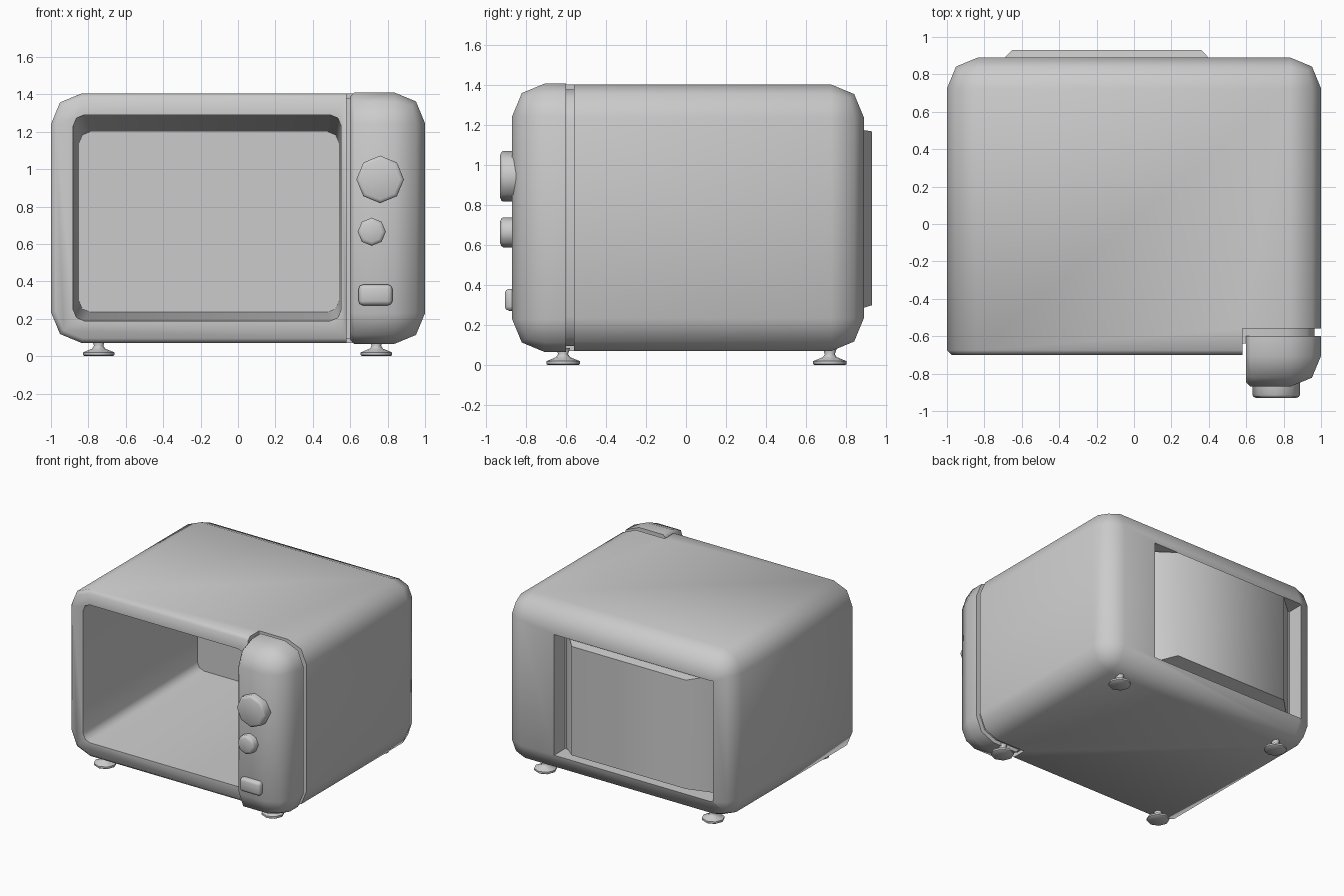
import bpy, bmesh
from math import radians, cos, sin, pi
from mathutils import Vector

if "Cube" in bpy.data.objects:
    bpy.data.objects.remove(bpy.data.objects["Cube"])


def make(name, bm, angle=50):
    bmesh.ops.recalc_face_normals(bm, faces=bm.faces)
    me = bpy.data.meshes.new(name)
    bm.to_mesh(me)
    bm.free()
    ob = bpy.data.objects.new(name, me)
    bpy.context.collection.objects.link(ob)
    smooth(ob, angle)
    return ob


def smooth(ob, angle=50):
    bpy.ops.object.select_all(action='DESELECT')
    ob.select_set(True)
    bpy.context.view_layer.objects.active = ob
    bpy.ops.object.shade_smooth_by_angle(angle=radians(angle))


def frustum(x, y, z, x2=None, z2=None):
    """Box whose far end (y[1]) may have a different x and z range."""
    bm = bmesh.new()
    rings = []
    for yy, xr, zr in ((y[0], x, z), (y[1], x2 or x, z2 or z)):
        rings.append([bm.verts.new(p) for p in (
            (xr[0], yy, zr[0]), (xr[1], yy, zr[0]), (xr[1], yy, zr[1]), (xr[0], yy, zr[1]))])
    a, b = rings
    bm.faces.new(a)
    bm.faces.new(b[::-1])
    for i in range(4):
        j = (i + 1) % 4
        bm.faces.new((a[i], b[i], b[j], a[j]))
    bmesh.ops.recalc_face_normals(bm, faces=bm.faces)
    return bm


def bevel(bm, test, width, segments=2):
    edges = [e for e in bm.edges if test(e)]
    bmesh.ops.bevel(bm, geom=edges, offset=width, segments=segments, profile=0.5,
                    affect='EDGES', clamp_overlap=True)


def on(e, axis, value):
    return all(abs(v.co[axis] - value) < 1e-4 for v in e.verts)


def rim(e, axis, value):
    # boundary edges of the flat end face lying at value
    return on(e, axis, value) and any(abs(f.normal[axis]) < 0.9 for f in e.link_faces)


def cut(ob, cutter):
    m = ob.modifiers.new("cut", 'BOOLEAN')
    m.operation, m.solver, m.object = 'DIFFERENCE', 'EXACT', cutter
    bpy.context.view_layer.objects.active = ob
    bpy.ops.object.modifier_apply(modifier=m.name)
    bpy.data.objects.remove(cutter, do_unlink=True)


# Rounded casing, tight bevel at the front rim
bm = frustum((-1, 1), (-0.70, 0.89), (0.07, 1.405))
bevel(bm, lambda e: not on(e, 1, -0.70), 0.165)
bm.normal_update()
bevel(bm, lambda e: rim(e, 1, -0.70), 0.025, 1)
casing = make("casing", bm)

# Tapered oven cavity with rounded corners
bm = frustum((-0.882, 0.552), (-0.74, 0.70), (0.187, 1.293), (-0.85, 0.54), (0.235, 1.20))
bevel(bm, lambda e: abs(e.verts[0].co.y - e.verts[1].co.y) > 1, 0.06)
cut(casing, make("cavity_cutter", bm))

# Pocket in the back, and the corner notch for the control panel
cut(casing, make("pocket_cutter", frustum((-0.855, 0.545), (0.75, 1.2), (0.235, 1.20))))
cut(casing, make("notch_cutter", frustum((0.58, 1.3), (-1, -0.56), (-0.2, 1.7))))
smooth(casing)

# Bulging back plate in the pocket
make("back_plate", frustum((-0.85, 0.54), (0.74, 0.93), (0.24, 1.20),
                           (-0.65, 0.36), (0.30, 1.17)), 55)

# Recessed core showing in the seam behind the panel
bm = frustum((0.57, 0.965), (-0.64, -0.52), (0.095, 1.38))
bevel(bm, lambda e: on(e, 0, 0.965) and not (on(e, 1, -0.64) or on(e, 1, -0.52)), 0.15)
make("seam_core", bm)

# Control panel
bm = frustum((0.60, 1.0), (-0.87, -0.60), (0.065, 1.41))
bevel(bm, lambda e: not on(e, 0, 0.60) and not on(e, 1, -0.60), 0.165)
bm.normal_update()
bevel(bm, lambda e: rim(e, 0, 0.60) and not on(e, 1, -0.60), 0.022, 1)
make("control_panel", bm)


def lathe(name, profile, centre, axis, sides=8):
    """Spin (radius, height) points round the axis 'z' or '-y'."""
    bm = bmesh.new()
    rings = []
    for r, h in profile:
        ring = []
        for i in range(sides):
            a = 2 * pi * i / sides
            u, v = r * cos(a), r * sin(a)
            p = (u, v, h) if axis == 'z' else (u, -h, v)
            ring.append(bm.verts.new(Vector(centre) + Vector(p)))
        rings.append(ring)
    for a, b in zip(rings, rings[1:]):
        for i in range(sides):
            j = (i + 1) % sides
            bm.faces.new((a[i], a[j], b[j], b[i]))
    bm.faces.new(rings[0])
    bm.faces.new(rings[-1])
    return make(name, bm)


# Two octagonal knobs and a button
for name, x, z, r in (("large_knob", 0.76, 0.945, 0.127), ("small_knob", 0.715, 0.665, 0.075)):
    lathe(name, [(r, 0), (r, 0.065), (r - 0.006, 0.074), (r - 0.02, 0.08)], (x, -0.85, z), '-y')
bm = frustum((0.645, 0.825), (-0.907, -0.85), (0.272, 0.382))
bevel(bm, lambda e: not on(e, 1, -0.85), 0.022)
make("button", bm)

# Four feet
for side, x in (("left", -0.745), ("right", 0.74)):
    for end, y in (("front", -0.615), ("back", 0.72)):
        lathe(f"{end}_{side}_foot", [(0.076, 0), (0.084, 0.006), (0.084, 0.02), (0.035, 0.04), (0.025, 0.055),
                                     (0.035, 0.085)], (x, y, 0), 'z')
